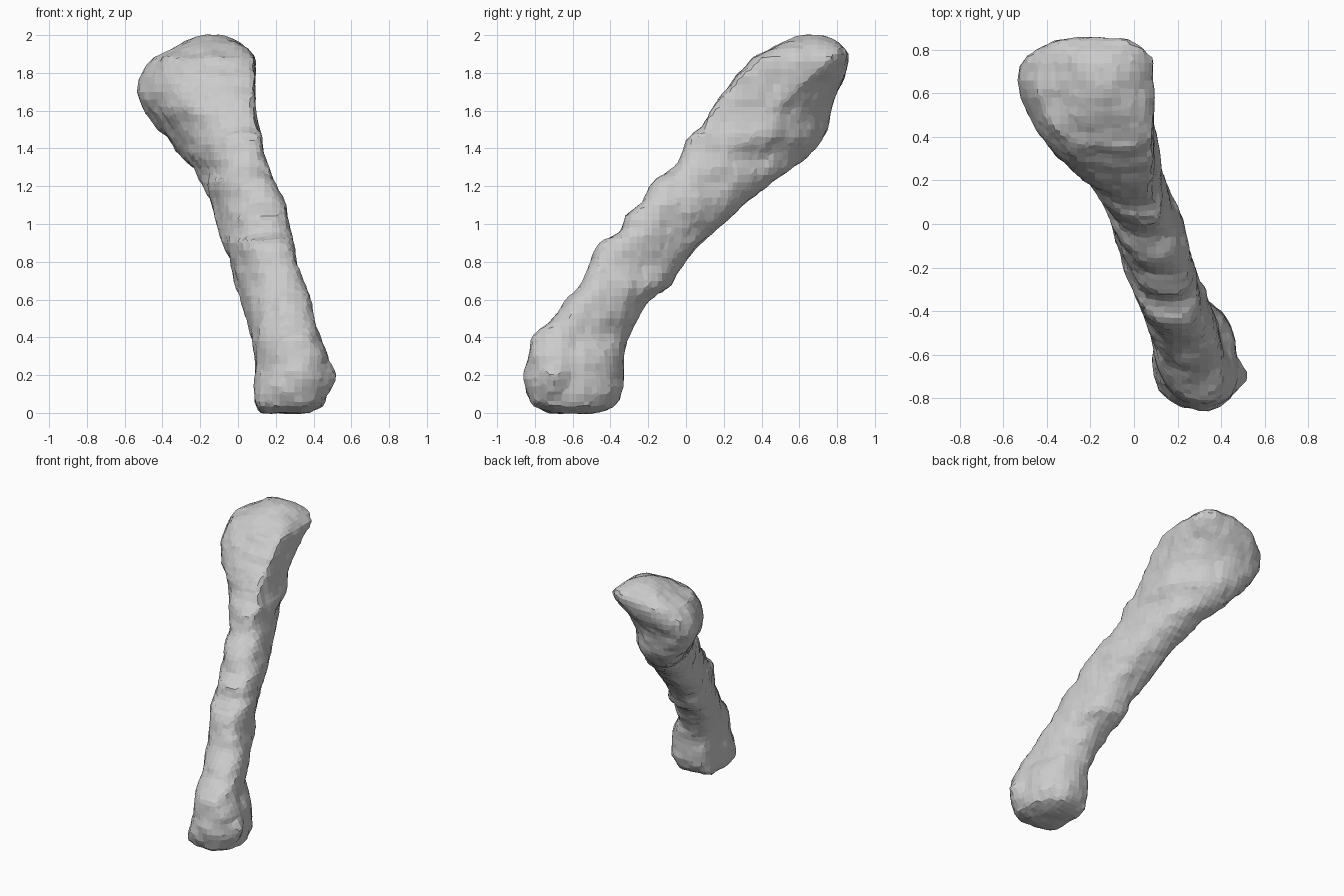
import bpy, bmesh, math
from mathutils import Matrix

# Horizontal slices of the leaning bone: z, x min, x max, y min, y max
SLICES = [
    (0.00, 0.11, 0.38, -0.75, -0.44),
    (0.04, 0.09, 0.46, -0.82, -0.37),
    (0.12, 0.09, 0.48, -0.85, -0.33),
    (0.30, 0.09, 0.48, -0.84, -0.33),
    (0.42, 0.07, 0.42, -0.81, -0.30),
    (0.50, 0.04, 0.41, -0.70, -0.25),
    (0.60, 0.01, 0.39, -0.63, -0.20),
    (0.67, -0.02, 0.36, -0.56, -0.08),
    (0.80, -0.04, 0.31, -0.51, -0.01),
    (0.91, -0.09, 0.30, -0.46, 0.10),
    (0.94, -0.10, 0.28, -0.35, 0.13),
    (1.06, -0.13, 0.27, -0.32, 0.26),
    (1.10, -0.14, 0.26, -0.24, 0.30),
    (1.22, -0.20, 0.20, -0.19, 0.46),
    (1.28, -0.22, 0.18, -0.08, 0.54),
    (1.36, -0.31, 0.14, -0.02, 0.66),
    (1.46, -0.38, 0.13, 0.00, 0.73),
    (1.52, -0.44, 0.10, 0.10, 0.75),
    (1.60, -0.50, 0.09, 0.13, 0.77),
    (1.70, -0.54, 0.09, 0.20, 0.80),
    (1.80, -0.51, 0.09, 0.28, 0.85),
    (1.88, -0.45, 0.09, 0.35, 0.87),
    (1.91, -0.38, 0.07, 0.42, 0.86),
    (1.96, -0.30, 0.02, 0.52, 0.82),
    (2.00, -0.20, -0.06, 0.60, 0.75),
]
N = 40
# How strongly each slice is sheared (its left side moves back), by height
SKEW = [(0, -0.1), (0.2, -0.2), (0.45, -0.45), (0.9, -0.5), (1.2, -0.6),
        (1.4, -0.8), (1.6, -0.62), (1.75, -0.4), (1.9, -0.1), (2.0, 0)]


def spow(v, e):
    return math.copysign(abs(v) ** e, v)


def skew_at(z):
    for (z0, s0), (z1, s1) in zip(SKEW, SKEW[1:]):
        if z <= z1:
            return s0 + (s1 - s0) * (z - z0) / (z1 - z0)
    return SKEW[-1][1]


def slice_points(z, x0, x1, y0, y1):
    # Skewed superellipse, clipped flat on one side near each end
    skew = skew_at(z)
    e = 2 / 2.5
    pts = []
    for i in range(N):
        a = math.tau * i / N
        u, v = spow(math.cos(a), e), spow(math.sin(a), e)
        pts.append((u + skew * v, v))
    m = max(p[0] for p in pts)
    left = x0 - max(0, 0.05 * (1 - z / 0.45))
    right = x1 + (0.08 if 1.45 < z < 1.95 else 0)
    out = []
    for w, v in pts:
        x = (left + right) / 2 + w / m * (right - left) / 2
        out.append((min(max(x, x0), x1), (y0 + y1) / 2 + v * (y1 - y0) / 2, z))
    return out


bm = bmesh.new()
# Shaft and both ends as one loft
rings = [[bm.verts.new(p) for p in slice_points(*s)] for s in SLICES]
for a, b in zip(rings, rings[1:]):
    for i in range(N):
        j = (i + 1) % N
        bm.faces.new((a[i], a[j], b[j], b[i]))
bm.faces.new(rings[0][::-1])
bm.faces.new(rings[-1])

# Small knobs on the lower end
for pos, r in (((0.33, -0.75, 0.19), 0.12), ((0.45, -0.70, 0.19), 0.08)):
    bmesh.ops.create_icosphere(bm, subdivisions=2, radius=r,
                               matrix=Matrix.Translation(pos))

me = bpy.data.meshes.new("bone")
bm.to_mesh(me)
bm.free()
bone = bpy.data.objects.new("bone", me)
bpy.context.collection.objects.link(bone)

# Fuse everything into one coarse faceted skin
mod = bone.modifiers.new("fuse", 'REMESH')
mod.mode = 'VOXEL'
mod.voxel_size = 0.04

# Slightly lumpy surface
tex = bpy.data.textures.new("lumps", 'CLOUDS')
tex.noise_scale = 0.1
lump = bone.modifiers.new("lumps", 'DISPLACE')
lump.texture = tex
lump.strength = 0.03
lump.mid_level = 0.5
